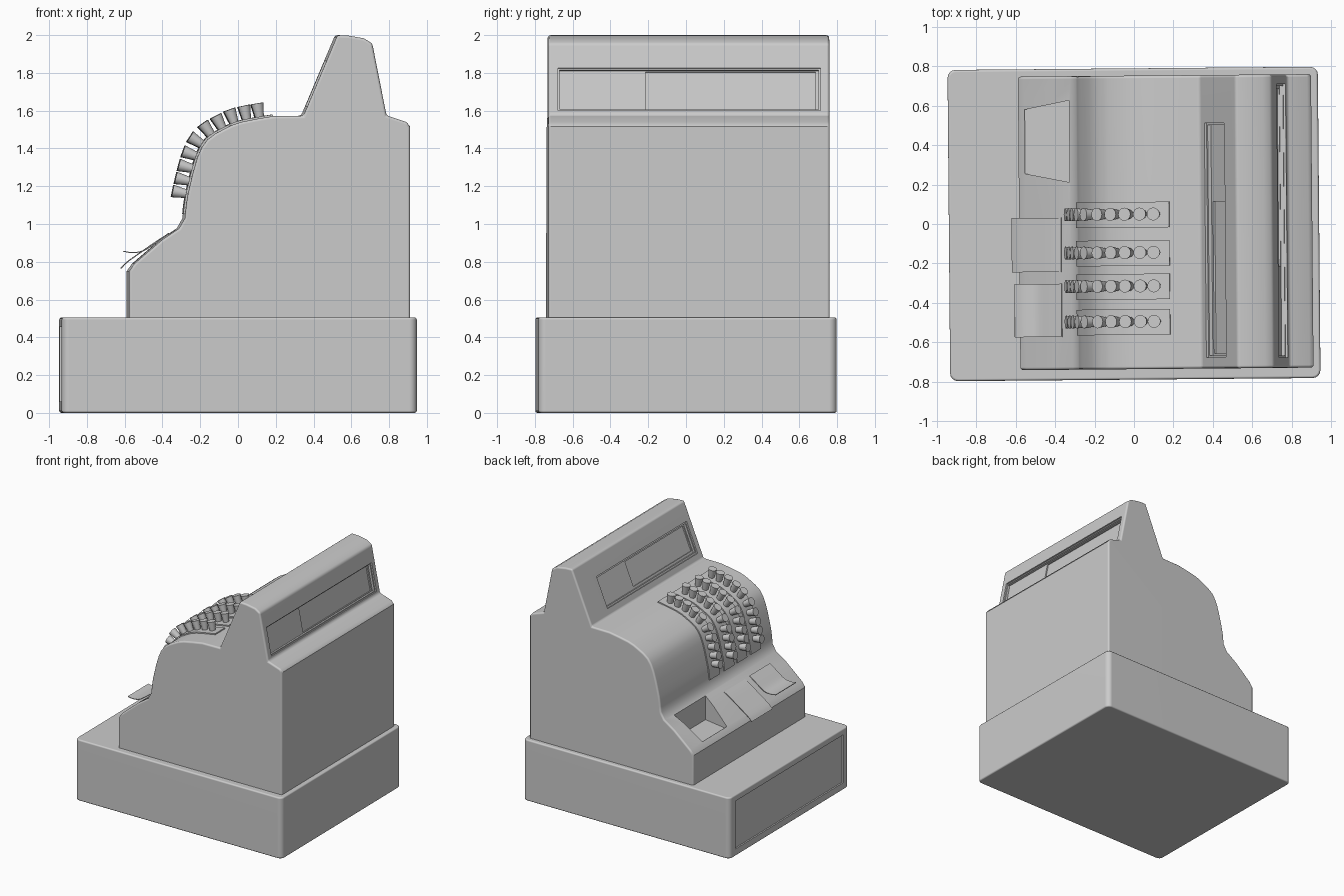
import bpy, bmesh, math
from mathutils import Vector, Matrix

if "Cube" in bpy.data.objects:
    bpy.data.objects.remove(bpy.data.objects["Cube"])

TWIST = math.radians(0.5)   # whole machine sits very slightly turned


def finish(name, bm):
    bmesh.ops.recalc_face_normals(bm, faces=bm.faces)
    me = bpy.data.meshes.new(name)
    bm.to_mesh(me)
    bm.free()
    ob = bpy.data.objects.new(name, me)
    bpy.context.collection.objects.link(ob)
    return ob


def extrude(name, pts, vec):
    """Close a 3D outline and extrude it along vec."""
    bm = bmesh.new()
    f = bm.faces.new([bm.verts.new(p) for p in pts])
    r = bmesh.ops.extrude_face_region(bm, geom=[f])
    bmesh.ops.translate(bm, vec=vec, verts=[v for v in r['geom'] if isinstance(v, bmesh.types.BMVert)])
    return finish(name, bm)


def prism(name, xz, y0, y1):
    return extrude(name, [(x, y0, z) for x, z in xz], (0, y1 - y0, 0))


def apply_mod(ob, kind, **props):
    m = ob.modifiers.new(kind.title(), kind)
    for k, v in props.items():
        setattr(m, k, v)
    bpy.context.view_layer.objects.active = ob
    bpy.ops.object.modifier_apply(modifier=m.name)


def cut(ob, cutter):
    apply_mod(ob, 'BOOLEAN', object=cutter, operation='DIFFERENCE', solver='EXACT')
    bpy.data.objects.remove(cutter)


def smooth_path(pts, n=4):
    """Catmull-Rom curve through 2D points."""
    p = [Vector(q) for q in pts]
    p = [2 * p[0] - p[1]] + p + [2 * p[-1] - p[-2]]
    out = []
    for a, b, c, d in zip(p, p[1:], p[2:], p[3:]):
        for i in range(n):
            t = i / n
            out.append(0.5 * (2 * b + (c - a) * t + (2 * a - 5 * b + 4 * c - d) * t * t
                              + (3 * b - a - 3 * c + d) * t ** 3))
    return out + [p[-2]]


def normals(path):
    res = []
    for i in range(len(path)):
        d = (path[min(i + 1, len(path) - 1)] - path[max(i - 1, 0)]).normalized()
        res.append(Vector((-d.y, d.x)))
    return res


def sheet(name, path, lo, hi, y0, y1):
    """Sheet following a side-view path between two offsets."""
    ns = normals(path)
    outer = [p + n * hi for p, n in zip(path, ns)]
    inner = [p + n * lo for p, n in zip(path, ns)]
    return prism(name, outer + inner[::-1], y0, y1)


def slope_cutter(p, q, t0, t1, depth, y0, y1):
    """Box cutter sunk to a depth below the surface line p-q (outward is left of p-q)."""
    p, q = Vector(p), Vector(q)
    d = (q - p).normalized()
    n = Vector((-d.y, d.x))
    a, b = p.lerp(q, t0), p.lerp(q, t1)
    return prism("cutter", [a + n * 0.05, b + n * 0.05, b - n * depth, a - n * depth], y0, y1)


# Drawer base with rounded corners and a recessed drawer front
bm = bmesh.new()
bmesh.ops.create_cube(bm, size=1, matrix=Matrix.Translation((0, 0, 0.2525))
                      @ Matrix.Diagonal((1.88, 1.58, 0.505, 1)))
vertical = [e for e in bm.edges if abs(e.verts[0].co.z - e.verts[1].co.z) > 0.1]
bmesh.ops.bevel(bm, geom=vertical, offset=0.04, segments=4, profile=0.5, affect='EDGES')
base = finish("drawer_base", bm)
apply_mod(base, 'BEVEL', width=0.012, segments=3, limit_method='ANGLE', angle_limit=math.radians(40))
cut(base, prism("cutter", [(-1, 0.06), (-0.928, 0.06), (-0.928, 0.455), (-1, 0.455)], -0.715, 0.715))

# Main housing from its side profile
key_curve = smooth_path([(-0.288, 1.03), (-0.278, 1.12), (-0.262, 1.2), (-0.222, 1.35), (-0.17, 1.445),
                         (-0.08, 1.503), (0.01, 1.54), (0.18, 1.571)])
profile = [(-0.583, 0.45), (-0.583, 0.75), (-0.555, 0.79), (-0.41, 0.915), (-0.318, 0.977)]
profile += key_curve[::2]
front_lo, front_hi = (0.34, 1.573), (0.52, 2.0)
rear_hi, rear_lo = (0.705, 1.955), (0.78, 1.575)
profile += [front_lo, front_hi, (0.58, 1.997), (0.66, 1.983), rear_hi, rear_lo,
            (0.885, 1.54), (0.905, 1.515), (0.905, 0.45)]
housing = prism("housing", profile, -0.737, 0.753)
apply_mod(housing, 'BEVEL', width=0.014, segments=3, limit_method='ANGLE', angle_limit=math.radians(42))

# Stepped display windows, front then rear
for p, q, t0, t1, depth, y0, y1 in [
        (front_lo, front_hi, 0.12, 0.68, 0.012, -0.68, 0.51),
        (front_lo, front_hi, 0.15, 0.65, 0.030, -0.67, 0.50),
        (front_lo, front_hi, 0.19, 0.62, 0.040, -0.66, 0.11),
        (rear_hi, rear_lo, 0.34, 0.935, 0.012, -0.685, 0.705),
        (rear_hi, rear_lo, 0.365, 0.915, 0.030, -0.675, 0.695),
        (rear_hi, rear_lo, 0.38, 0.90, 0.040, -0.22, 0.68)]:
    cut(housing, slope_cutter(p, q, t0, t1, depth, y0, y1))

# Coin tray hollow
tray = [(-0.55, 0.26), (-0.55, 0.585), (-0.325, 0.63), (-0.325, 0.215)]
cut(housing, extrude("cutter", [(x, y, 0.775) for x, y in tray], (0, 0, 0.4)))

# Key columns: raised strip plus ten tapered keys each
strip_path = key_curve[1:]
ns = normals(key_curve)
dist = [0]
for a, b in zip(key_curve, key_curve[1:]):
    dist.append(dist[-1] + (b - a).length)


def on_curve(s):
    i = next(k for k in range(len(dist) - 1) if dist[k + 1] >= s)
    t = (s - dist[i]) / (dist[i + 1] - dist[i])
    return key_curve[i].lerp(key_curve[i + 1], t), ns[i].lerp(ns[i + 1], t).normalized()


start, end = 0.13, dist[-1] - 0.07
for c, y in enumerate((0.05, -0.145, -0.315, -0.495)):
    sheet(f"key_strip_{c + 1}", strip_path, -0.01, 0.009, y - 0.068, y + 0.062)
    bm = bmesh.new()
    for k in range(10):
        p, n = on_curve(start + (end - start) * k / 9)
        n3 = Vector((n.x, 0, n.y))
        centre = Vector((p.x, y, p.y)) + n3 * 0.04
        bmesh.ops.create_cone(bm, cap_ends=True, segments=16, radius1=0.022, radius2=0.033, depth=0.08,
                              matrix=Matrix.Translation(centre) @ n3.to_track_quat('Z', 'Y').to_matrix().to_4x4())
    finish(f"keys_{c + 1}", bm)

# Paper flaps on the sloping shelf
flap_down = smooth_path([(-0.62, 0.765), (-0.585, 0.80), (-0.50, 0.86), (-0.42, 0.915), (-0.37, 0.945)])
flap_up = smooth_path([(-0.61, 0.855), (-0.56, 0.848), (-0.50, 0.86), (-0.43, 0.908), (-0.37, 0.95)])
sheet("flap_down", flap_down, -0.002, 0.003, -0.24, 0.035)
sheet("flap_up", flap_up, -0.002, 0.003, -0.57, -0.30)

# Shading and the slight common turn
for ob in bpy.context.scene.objects:
    bpy.ops.object.select_all(action='DESELECT')
    ob.select_set(True)
    bpy.context.view_layer.objects.active = ob
    bpy.ops.object.shade_smooth_by_angle(angle=math.radians(32))
    ob.modifiers.new("WeightedNormal", 'WEIGHTED_NORMAL').keep_sharp = True
    ob.rotation_euler.z = TWIST
